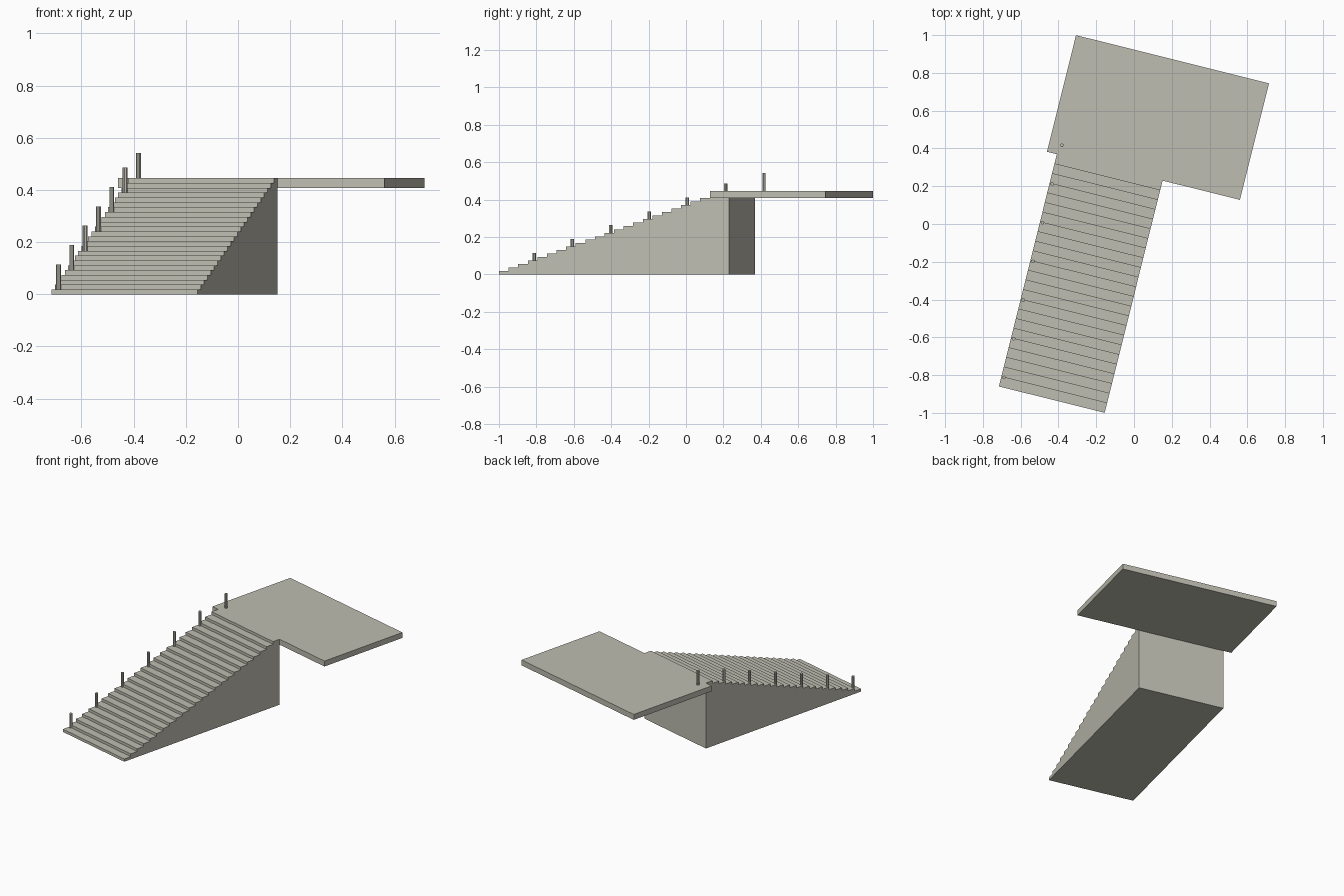
import bpy, bmesh, math
from mathutils import Matrix

if "Cube" in bpy.data.objects:
    bpy.data.objects.remove(bpy.data.objects["Cube"])

STEPS, RUN, RISE = 24, 1.267 / 24, 0.445 / 24
WIDTH, TOP = 0.577, 0.445
# local frame: origin at the foot's left corner, turned 14 degrees clockwise
FRAME = Matrix.Translation((-0.715, -0.860, 0)) @ Matrix.Rotation(math.radians(-14), 4, 'Z')

stone = bpy.data.materials.new("warm_grey_stone")
stone.diffuse_color = (0.52, 0.51, 0.44, 1)
stone.use_nodes = True
stone.node_tree.nodes["Principled BSDF"].inputs["Base Color"].default_value = stone.diffuse_color


def finish(name, bm):
    bmesh.ops.recalc_face_normals(bm, faces=bm.faces[:])
    bm.transform(FRAME)
    me = bpy.data.meshes.new(name)
    bm.to_mesh(me)
    bm.free()
    me.materials.append(stone)
    ob = bpy.data.objects.new(name, me)
    bpy.context.collection.objects.link(ob)
    return ob


# solid staircase: stepped side profile extruded across the width
profile = [(0, 0)]
for i in range(STEPS):
    profile += [(i * RUN, (i + 1) * RISE), ((i + 1) * RUN, (i + 1) * RISE)]
profile.append((STEPS * RUN, 0))
bm = bmesh.new()
side = bm.faces.new([bm.verts.new((0, y, z)) for y, z in profile])
ext = bmesh.ops.extrude_face_region(bm, geom=[side], use_keep_orig=True)
bmesh.ops.translate(bm, vec=(WIDTH, 0, 0),
                    verts=[g for g in ext["geom"] if isinstance(g, bmesh.types.BMVert)])
finish("staircase", bm)

# landing slab, flush with the top step
x0, x1, y0, y1, z0 = -0.054, 0.999, STEPS * RUN, 1.903, 0.408
bm = bmesh.new()
bmesh.ops.create_cube(bm, size=1, matrix=Matrix.Translation(
    ((x0 + x1) / 2, (y0 + y1) / 2, (z0 + TOP) / 2)) @ Matrix.Diagonal((x1 - x0, y1 - y0, TOP - z0, 1)))
finish("landing", bm)

# railing posts on the left edge, one every four steps
POST_H = 0.0965
for k in range(7):
    base = min((4 * k + 1) * RISE, TOP)
    bm = bmesh.new()
    bmesh.ops.create_cone(bm, cap_ends=True, segments=8, radius1=0.0095, radius2=0.0095, depth=POST_H,
                          matrix=Matrix.Translation((0.0145, (4 * k + 1) * RUN, base + POST_H / 2)))
    finish(f"railing_post_{k + 1}", bm)
